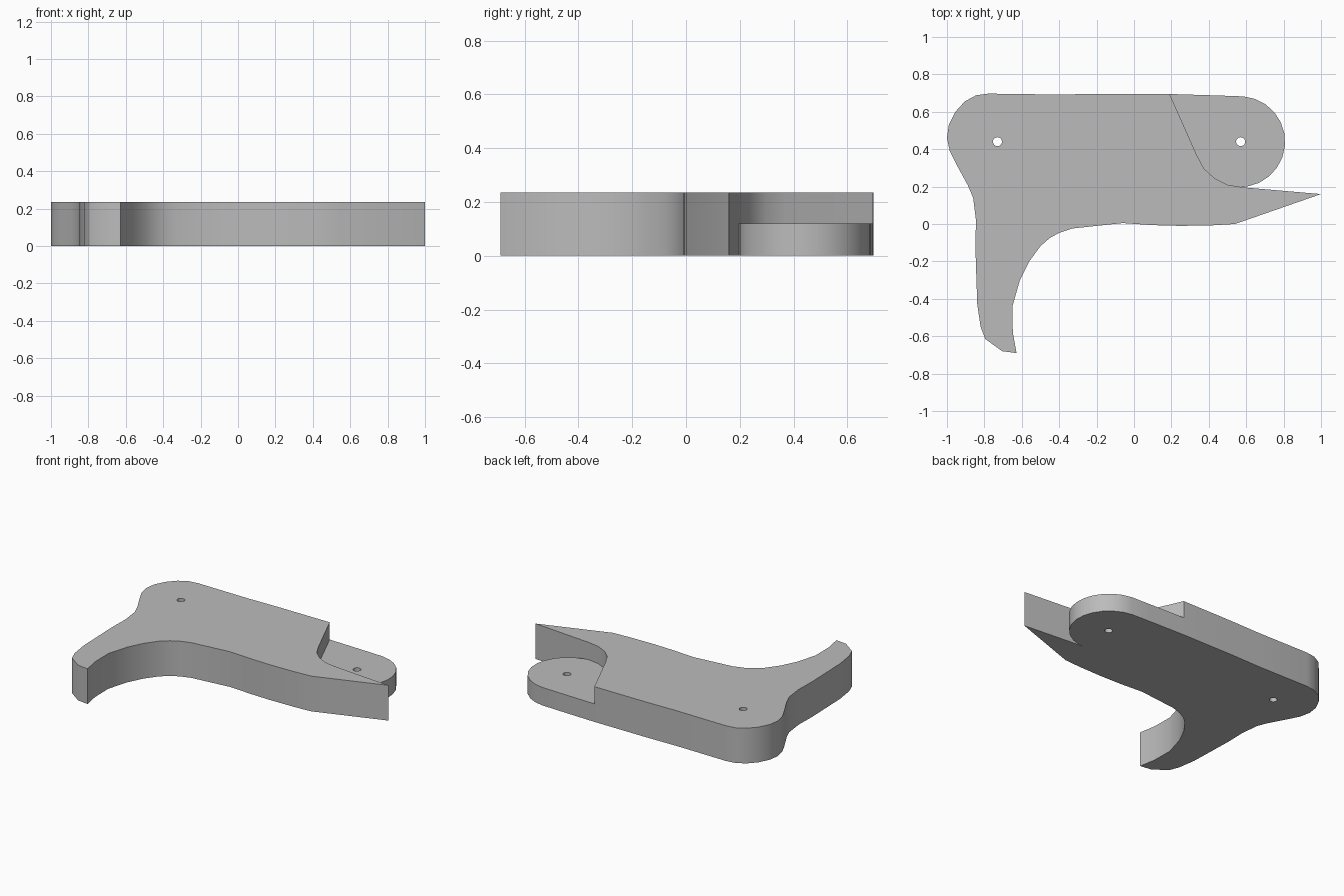
import bpy, bmesh, math

cube = bpy.data.objects.get("Cube")
if cube:
    bpy.data.objects.remove(cube, do_unlink=True)

HEIGHT, TAB_TOP = 0.235, 0.12
HOLES = [(-0.73, 0.44), (0.57, 0.44)]

grey = bpy.data.materials.new("plain_grey")
grey.use_nodes = True
colour = (0.5, 0.5, 0.5, 1)
grey.diffuse_color = colour
grey.node_tree.nodes["Principled BSDF"].inputs["Base Color"].default_value = colour


def arc(cx, cy, r, start, end, steps):
    angles = [math.radians(start + (end - start) * i / steps) for i in range(steps + 1)]
    return [(cx + r * math.cos(a), cy + r * math.sin(a)) for a in angles]


def prism(name, outline, z0, z1):
    """Extrude a flat outline upwards from z0 to z1."""
    bm = bmesh.new()
    base = bm.faces.new([bm.verts.new((x, y, z0)) for x, y in outline])
    top = bmesh.ops.extrude_face_region(bm, geom=[base])["geom"]
    verts = [v for v in top if isinstance(v, bmesh.types.BMVert)]
    bmesh.ops.translate(bm, verts=verts, vec=(0, 0, z1 - z0))
    bmesh.ops.recalc_face_normals(bm, faces=bm.faces)
    mesh = bpy.data.meshes.new(name)
    bm.to_mesh(mesh)
    bm.free()
    mesh.materials.append(grey)
    obj = bpy.data.objects.new(name, mesh)
    bpy.context.collection.objects.link(obj)
    return obj


# Outline: pointed nose, belly, curved leg, heel, rounded back corner, round tab
nose_and_belly = [(1.0, 0.16), (0.54, 0.0), (0.42, -0.007), (0.25, -0.01), (0.1, -0.006),
                  (-0.06, 0.005), (-0.33, -0.024), (-0.4, -0.047)]
leg = [(-0.45, -0.075), (-0.5, -0.118), (-0.56, -0.2), (-0.61, -0.3), (-0.65, -0.44),
       (-0.648, -0.58), (-0.628, -0.69), (-0.705, -0.68), (-0.795, -0.615),
       (-0.82, -0.55), (-0.838, -0.43), (-0.843, -0.28), (-0.848, -0.12), (-0.845, 0.02),
       (-0.86, 0.14), (-0.89, 0.21)]
back_corner = [(-0.95, 0.32), (-0.985, 0.39), (-1.0, 0.46), (-0.99, 0.53), (-0.955, 0.6),
               (-0.905, 0.655), (-0.845, 0.688), (-0.78, 0.697), (-0.4, 0.692),
               (-0.2, 0.696), (0.19, 0.695), (0.45, 0.687)]
tab = arc(0.565, 0.44, 0.243, 85, -80, 11)
body = prism("body", nose_and_belly + leg + back_corner + tab + [(0.57, 0.197)], 0, HEIGHT)

# Step cut down to the thin tab
step = [(0.168, 0.745), (0.335, 0.37), (0.375, 0.295), (0.43, 0.245), (0.5, 0.21),
        (0.57, 0.198), (0.9, 0.18), (0.9, 0.745)]
cutters = [prism("tab_step_cutter", step, TAB_TOP, HEIGHT + 0.1)]

# Through holes
for x, y in HOLES:
    cutters.append(prism("hole_cutter", arc(x, y, 0.024, 0, 345, 23), -0.1, HEIGHT + 0.1))

bpy.context.view_layer.objects.active = body
for obj in bpy.context.selected_objects:
    obj.select_set(False)
body.select_set(True)
for cutter in cutters:
    cutter.hide_render = True
    mod = body.modifiers.new("cut", "BOOLEAN")
    mod.operation = "DIFFERENCE"
    mod.solver = "EXACT"
    mod.object = cutter
    bpy.ops.object.modifier_apply(modifier=mod.name)
    bpy.data.objects.remove(cutter, do_unlink=True)

bpy.ops.object.shade_smooth_by_angle(angle=math.radians(30))
